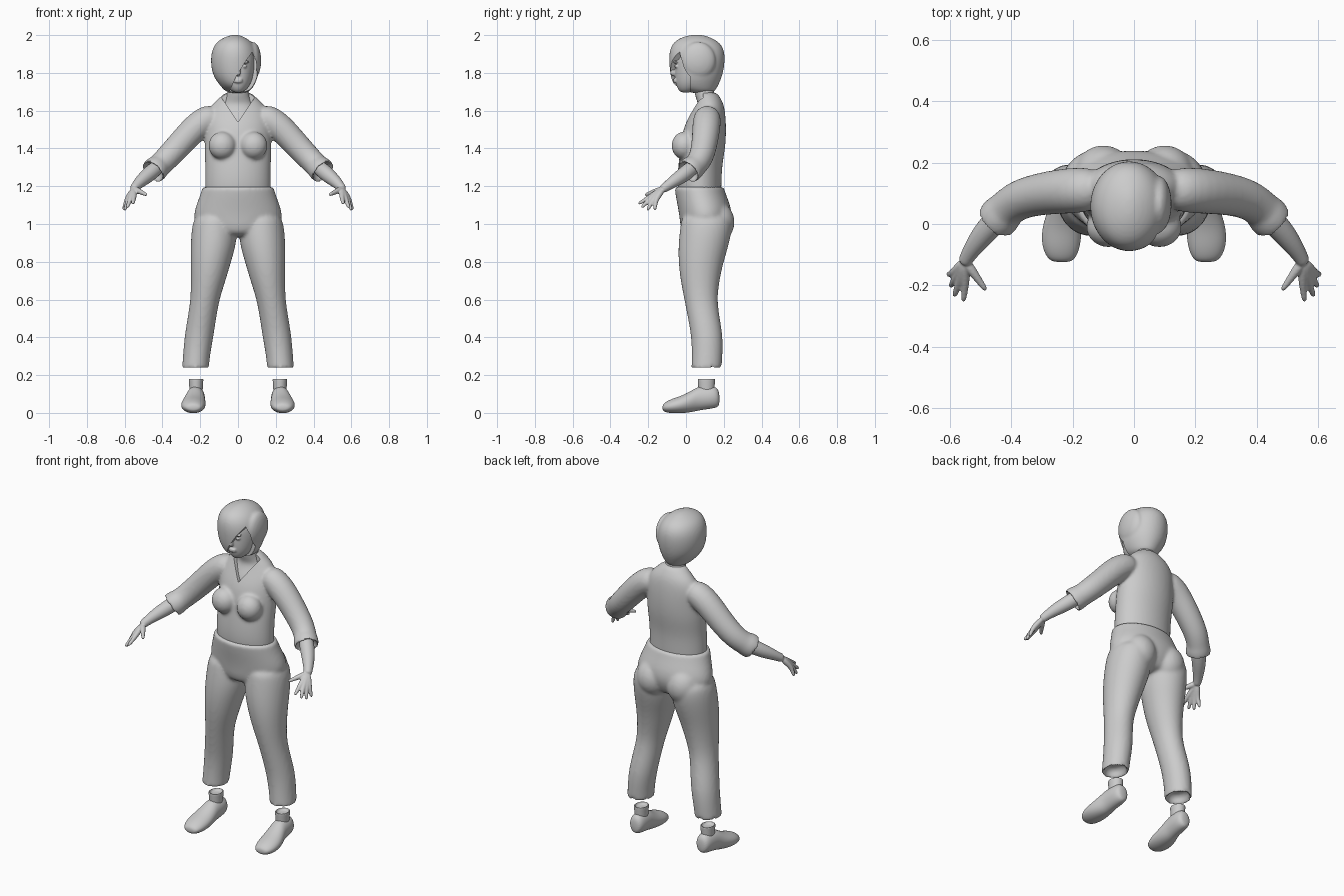
import bpy, bmesh, math
from mathutils import Vector

if "Cube" in bpy.data.objects:
    bpy.data.objects.remove(bpy.data.objects["Cube"])

grey = bpy.data.materials.new("light_grey")
grey.use_nodes = True
COLOUR = (0.6, 0.6, 0.6, 1)
grey.diffuse_color = COLOUR
grey.node_tree.nodes["Principled BSDF"].inputs["Base Color"].default_value = COLOUR
SIDES = 20


def ring(centre, u, v):
    """Ellipse of points around centre, spanned by two half axes."""
    c, u, v = Vector(centre), Vector(u), Vector(v)
    turn = [2 * math.pi * i / SIDES for i in range(SIDES)]
    return [c + u * math.cos(a) + v * math.sin(a) for a in turn]


def level(z, x0, x1, y0, y1):
    """Horizontal ring from its extents."""
    return ring(((x0 + x1) / 2, (y0 + y1) / 2, z), ((x1 - x0) / 2, 0, 0), (0, (y1 - y0) / 2, 0))


def body(rows):
    """Symmetric stack of rings: height, half width, front, back."""
    return [level(z, -w, w, f, b) for z, w, f, b in rows]


def ball(centre, size):
    x, y, z = size
    return [ring(Vector(centre) + Vector((0, 0, z * math.sin(a))),
                 (x * math.cos(a), 0, 0), (0, y * math.cos(a), 0))
            for a in [math.radians(d) for d in range(-80, 81, 20)]]


def tube(path, lip=False):
    """Round limb along points given as x, y, z, radius; lip makes a hollow end."""
    pts = [Vector(p[:3]) for p in path]
    rings = []
    for i, p in enumerate(pts):
        t = (pts[min(i + 1, len(pts) - 1)] - pts[max(i - 1, 0)]).normalized()
        u = t.cross(Vector((0, 1, 0.2))).normalized()
        v = u.cross(t)
        rings.append(ring(p, u * path[i][3], v * path[i][3]))
    if lip:
        r = path[-1][3] * 0.78
        rings += [ring(p - t * back, u * r, v * r) for back in (0, 0.04)]
    return rings


def mirrored(rings):
    return [[Vector((-p.x, p.y, p.z)) for p in r] for r in rings]


def both(*lofts):
    return [l for r in lofts for l in (r, mirrored(r))]


def finish(obj):
    """Apply the modifiers and shade smooth."""
    graph = bpy.context.evaluated_depsgraph_get()
    mesh = bpy.data.meshes.new_from_object(obj.evaluated_get(graph))
    obj.modifiers.clear()
    obj.data = mesh
    bpy.ops.object.select_all(action='DESELECT')
    obj.select_set(True)
    bpy.context.view_layer.objects.active = obj
    bpy.ops.object.shade_smooth_by_angle(angle=math.radians(45))


def build(name, lofts, voxel=0, cutter=None, smooth=3):
    """Skin the lofts, round them, fuse them when voxel is set and cut them."""
    bm = bmesh.new()
    for rings in lofts:
        vs = [[bm.verts.new(p) for p in r] for r in rings]
        for a, b in zip(vs, vs[1:]):
            for i in range(SIDES):
                j = (i + 1) % SIDES
                bm.faces.new((a[i], a[j], b[j], b[i]))
        bm.faces.new(vs[0][::-1])
        bm.faces.new(vs[-1])
    bmesh.ops.recalc_face_normals(bm, faces=bm.faces)
    mesh = bpy.data.meshes.new(name)
    bm.to_mesh(mesh)
    bm.free()
    mesh.materials.append(grey)
    obj = bpy.data.objects.new(name, mesh)
    bpy.context.collection.objects.link(obj)
    obj.modifiers.new("round", 'SUBSURF').levels = 2
    if voxel:
        fuse = obj.modifiers.new("fuse", 'REMESH')
        fuse.mode, fuse.voxel_size = 'VOXEL', voxel
        soft = obj.modifiers.new("soften", 'SMOOTH')
        soft.factor, soft.iterations = 0.5, smooth
    if cutter:
        cut = obj.modifiers.new("cut", 'BOOLEAN')
        cut.operation, cut.object, cut.solver = 'DIFFERENCE', cutter, 'EXACT'
    finish(obj)
    if not obj.data.materials:
        obj.data.materials.append(grey)
    if cutter:
        bpy.data.objects.remove(cutter)
    return obj


def prism(outline, y0, y1):
    """Hidden cutter: outline in x and z pushed through y."""
    bm = bmesh.new()
    face = bm.faces.new([bm.verts.new((x, y0, z)) for x, z in outline])
    new = bmesh.ops.extrude_face_region(bm, geom=[face])["geom"]
    bmesh.ops.translate(bm, vec=(0, y1 - y0, 0),
                        verts=[g for g in new if isinstance(g, bmesh.types.BMVert)])
    bmesh.ops.recalc_face_normals(bm, faces=bm.faces)
    mesh = bpy.data.meshes.new("cutter")
    bm.to_mesh(mesh)
    bm.free()
    mesh.materials.append(grey)
    obj = bpy.data.objects.new("cutter", mesh)
    bpy.context.collection.objects.link(obj)
    obj.hide_render = True
    return obj


# Shirt: torso, bust and hollow sleeves with a V neck
torso = body([(1.1, .17, -.02, .18), (1.18, .178, -.05, .19), (1.3, .175, -.045, .19),
              (1.4, .18, -.03, .21), (1.5, .175, -.02, .215), (1.58, .17, .02, .21),
              (1.64, .135, .05, .2), (1.68, .085, .055, .175), (1.7, .065, .06, .16)])
sleeve = tube([(.1, .115, 1.585, .07), (.2, .11, 1.54, .077), (.3, .1, 1.43, .07),
               (.38, .08, 1.345, .066), (.42, .045, 1.305, .062), (.428, .035, 1.298, .069),
               (.45, .012, 1.278, .069), (.452, .01, 1.276, .069)], lip=True)
bust = ball((.083, -.01, 1.415), (.075, .068, .075))
neckline = prism([(0, 1.54), (.095, 1.68), (.08, 1.75), (-.08, 1.75), (-.095, 1.68)], -.3, .09)
build("shirt", [torso] + both(sleeve, bust), 0.009, neckline, 6)

# Trousers: hips, seat and hollow legs
hips = body([(.93, .12, 0, .19), (.97, .2, -.03, .22), (1.03, .242, -.035, .245),
             (1.09, .228, -.045, .24), (1.14, .208, -.055, .22), (1.19, .192, -.062, .202),
             (1.2, .19, -.062, .2)])
leg = [level(*r) for r in [
    (1.06, .02, .22, -.02, .23), (1, .002, .245, -.03, .25), (.9, .006, .252, -.042, .232),
    (.8, .035, .252, -.042, .2), (.7, .065, .25, -.03, .178), (.6, .098, .252, -.01, .165),
    (.5, .115, .268, .01, .18), (.4, .13, .285, .028, .197), (.3, .148, .292, .03, .194),
    (.24, .153, .297, .028, .19), (.238, .153, .297, .028, .19),
    (.238, .17, .28, .045, .173), (.29, .17, .28, .045, .173)]]
seat = ball((.1, .16, 1.01), (.1, .1, .11))
build("trousers", [hips] + both(leg, seat), 0.01, None, 5)

# Neck and chest seen through the V
build("neck", [body([(1.48, .12, .012, .15), (1.55, .12, .02, .17), (1.6, .1, .05, .17),
                     (1.64, .075, .066, .165), (1.68, .057, .045, .15), (1.76, .053, .035, .145)])])

# Head with nose, lips and brows
skull = body([(1.695, .02, -.025, .02), (1.71, .045, -.042, .07), (1.74, .067, -.055, .11),
              (1.78, .082, -.06, .15), (1.84, .092, -.06, .17), (1.9, .088, -.06, .17),
              (1.95, .06, -.02, .13)])
nose = tube([(0, -.05, 1.855, .01), (0, -.064, 1.82, .012), (0, -.074, 1.8, .016), (0, -.06, 1.785, .01)])
lips = [ball((0, -.056, z), (.025, .012, .007)) for z in (1.754, 1.764)]
brow = ball((.036, -.054, 1.858), (.026, .013, .008))
eye = ball((.034, -.049, 1.835), (.014, .012, .009))
build("head", [skull, nose] + lips + both(brow, eye), 0.005, None, 2)

# Swept bob with the face cut open, and the lock beside the parting
bob = [level(*r) for r in [
    (1.69, -.055, .05, .03, .145), (1.72, -.085, .08, -.06, .165), (1.76, -.118, .1, -.078, .185),
    (1.8, -.138, .112, -.086, .198), (1.86, -.147, .117, -.092, .208), (1.92, -.141, .105, -.09, .206),
    (1.965, -.115, .075, -.067, .178), (1.99, -.07, .035, -.02, .125), (2.002, -.03, 0, .03, .085)]]
lock = ball((.08, .065, 1.865), (.044, .095, .1))
face = prism([(-.05, 1.69), (-.01, 1.78), (.04, 1.86), (.075, 1.91), (.096, 1.86),
              (.1, 1.8), (.1, 1.6), (-.05, 1.6)], -.3, .025)
build("hair", [bob, lock], 0.008, face, 3)

# Forearms and hands
arm = tube([(.41, .055, 1.315, .043), (.48, -.018, 1.256, .041), (.52, -.07, 1.222, .032),
            (.546, -.11, 1.194, .024), (.555, -.13, 1.18, .023)])
wrist = (.552, -.12, 1.187, .018)
digits = [((.55, -.187, 1.145), (.557, -.255, 1.105)), ((.567, -.185, 1.137), (.588, -.238, 1.085)),
          ((.58, -.175, 1.13), (.6, -.205, 1.07)), ((.588, -.16, 1.13), (.608, -.165, 1.073)),
          ((.52, -.165, 1.172), (.482, -.218, 1.153))]
fingers = [tube([wrist, (*knuckle, .0145), (*Vector(knuckle).lerp(Vector(tip), .5), .0105), (*tip, .0085)])
           for knuckle, tip in digits]
for side in ("left", "right"):
    parts = [arm] + fingers
    build(side + "_arm", parts if side == "left" else [mirrored(p) for p in parts], 0.0045, None, 2)

# Shoes, lofted toe to heel, with socks
shoe = [ring((x, y, (lo + hi) / 2), (w, 0, 0), (0, 0, (hi - lo) / 2)) for y, x, w, lo, hi in [
    (-.125, .235, .025, .015, .04), (-.112, .237, .048, .003, .057), (-.07, .238, .064, -.003, .077),
    (-.02, .236, .066, -.002, .092), (.03, .23, .058, .003, .118), (.065, .226, .05, .012, .142),
    (.12, .223, .049, .02, .143), (.16, .222, .043, .026, .14), (.178, .222, .025, .04, .11)]]
sock = [level(z, .222 - w, .222 + w, .108 - w * 1.2, .108 + w * 1.2)
        for z, w in [(.09, .034), (.13, .036), (.172, .039), (.18, .039), (.181, .032), (.165, .03)]]
for side in ("left", "right"):
    for name, part in (("shoe", shoe), ("sock", sock)):
        build(side + "_" + name, [part if side == "left" else mirrored(part)])
